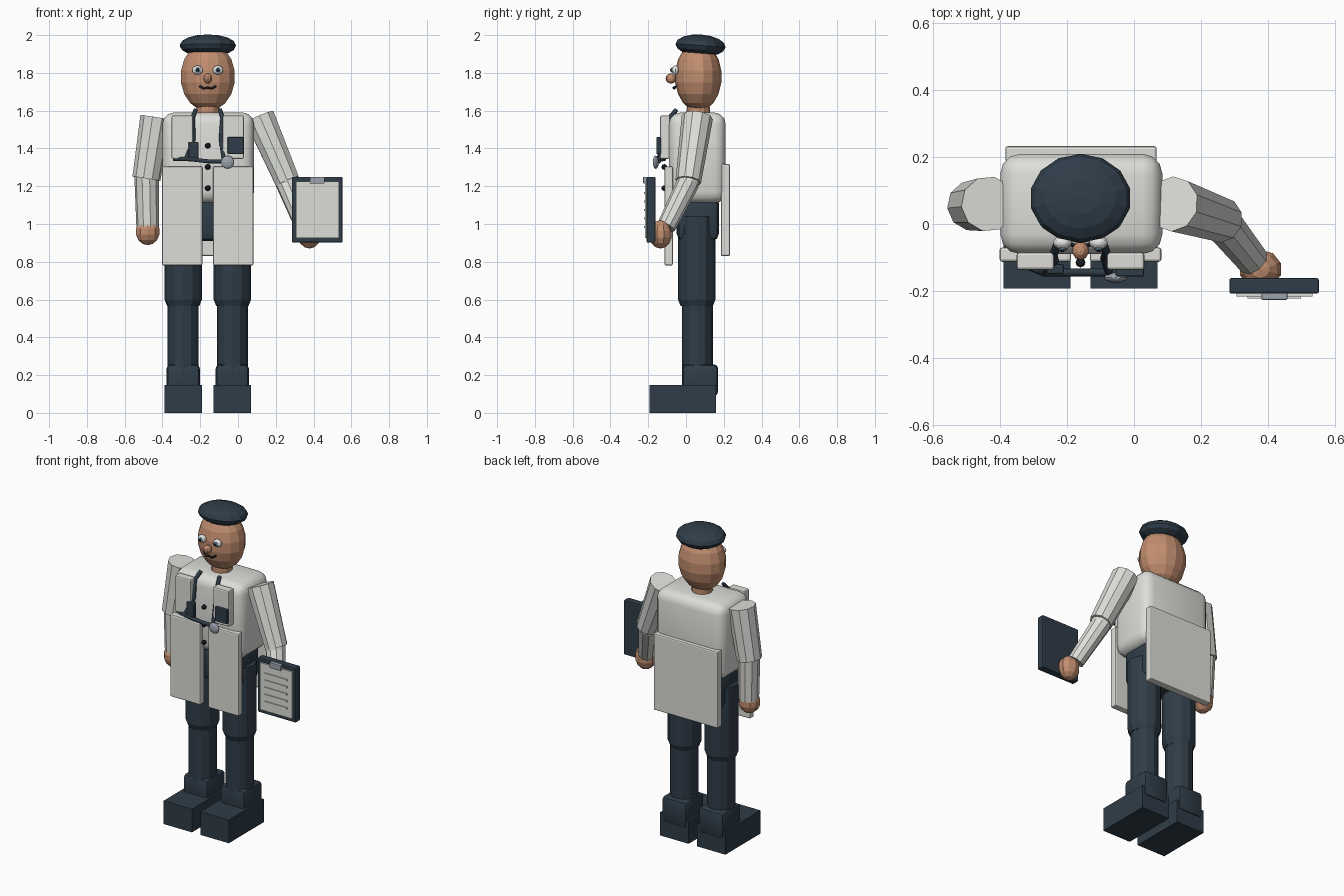
import bpy, bmesh, math
from mathutils import Vector

cube = bpy.data.objects.get("Cube")
if cube:
    bpy.data.objects.remove(cube, do_unlink=True)


def material(name, rgb):
    m = bpy.data.materials.new(name)
    m.use_nodes = True
    m.diffuse_color = (*rgb, 1)
    m.node_tree.nodes["Principled BSDF"].inputs["Base Color"].default_value = (*rgb, 1)
    return m


WHITE = material("coat white", (0.72, 0.73, 0.69))
NAVY = material("navy cloth", (0.028, 0.046, 0.065))
SKIN = material("skin", (0.54, 0.27, 0.16))
METAL = material("grey metal", (0.33, 0.37, 0.42))
EYE = material("eye white", (0.85, 0.85, 0.83))
IRIS = material("iris blue", (0.12, 0.25, 0.36))
BLACK = material("dark detail", (0.01, 0.014, 0.02))
MID = -0.16  # centre line of the body


def make(name, bm, mat):
    mesh = bpy.data.meshes.new(name)
    bm.to_mesh(mesh)
    bm.free()
    mesh.materials.append(mat)
    obj = bpy.data.objects.new(name, mesh)
    bpy.context.collection.objects.link(obj)
    return obj


def smooth(obj, angle=40):
    bpy.ops.object.select_all(action='DESELECT')
    obj.select_set(True)
    bpy.context.view_layer.objects.active = obj
    bpy.ops.object.shade_smooth_by_angle(angle=math.radians(angle))


def box(name, lo, hi, mat, bevel=0.0, segments=2):
    bm = bmesh.new()
    bmesh.ops.create_cube(bm, size=1)
    for v in bm.verts:
        v.co = Vector([l + (h - l) * (c + 0.5) for l, h, c in zip(lo, hi, v.co)])
    if bevel:
        bmesh.ops.bevel(bm, geom=bm.edges[:], offset=bevel, segments=segments,
                        profile=0.5, affect='EDGES')
    obj = make(name, bm, mat)
    if bevel > 0.02:
        smooth(obj)
    return obj


def ball(name, centre, radii, mat, seg=12, rings=8, floor=-1.0):
    bm = bmesh.new()
    bmesh.ops.create_uvsphere(bm, u_segments=seg, v_segments=rings, radius=1)
    for v in bm.verts:
        v.co.z = max(v.co.z, floor)
        v.co = Vector([c * r for c, r in zip(v.co, radii)])
    obj = make(name, bm, mat)
    obj.location = centre
    return obj


def limb(name, a, b, r1, r2, mat, sides=10):
    a, b = Vector(a), Vector(b)
    bm = bmesh.new()
    bmesh.ops.create_cone(bm, cap_ends=True, segments=sides, radius1=r1,
                          radius2=r2, depth=(b - a).length)
    obj = make(name, bm, mat)
    obj.location = (a + b) / 2
    obj.rotation_mode = 'QUATERNION'
    obj.rotation_quaternion = (b - a).to_track_quat('Z', 'Y')
    return obj


def tube(name, points, radius, mat):
    curve = bpy.data.curves.new(name, 'CURVE')
    curve.dimensions = '3D'
    curve.bevel_depth = radius
    curve.bevel_resolution = 1
    curve.use_fill_caps = True
    line = curve.splines.new('POLY')
    line.points.add(len(points) - 1)
    for p, co in zip(line.points, points):
        p.co = (*co, 1)
    curve.materials.append(mat)
    obj = bpy.data.objects.new(name, curve)
    bpy.context.collection.objects.link(obj)
    bpy.ops.object.select_all(action='DESELECT')
    obj.select_set(True)
    bpy.context.view_layer.objects.active = obj
    bpy.ops.object.convert(target='MESH')


# Torso, hips and neck
box("torso", (-0.40, -0.09, 1.11), (0.085, 0.21, 1.59), WHITE, 0.06, 3)
box("hips", (-0.36, -0.05, 0.91), (0.04, 0.175, 1.15), NAVY, 0.04)
limb("neck", (MID, 0.065, 1.55), (MID, 0.065, 1.66), 0.062, 0.06, SKIN, 12)

# Head, nose and cap
ball("head", (MID, 0.065, 1.78), (0.148, 0.124, 0.183), SKIN, 14, 9)
ball("nose", (MID, -0.08, 1.77), (0.025, 0.028, 0.027), SKIN, 10, 6)
cap = ball("cap", (MID, 0.077, 1.945), (0.152, 0.133, 0.058), NAVY, 14, 8, -0.75)
cap.rotation_euler.x = math.radians(-4)
tube("mouth", [(MID + x, y, z) for x, y, z in
               ((-0.042, -0.052, 1.73), (-0.022, -0.064, 1.717), (0, -0.066, 1.722),
                (0.022, -0.064, 1.717), (0.042, -0.052, 1.73))], 0.006, BLACK)

# Paired parts: s is -1 on the model's right, 1 on its left
for s, side in ((-1, "right"), (1, "left")):
    ex = MID + s * 0.054
    ball(side + "_eye", (ex, -0.056, 1.815), (0.028, 0.02, 0.024), EYE, 12, 8)
    ball(side + "_iris", (ex, -0.074, 1.815), (0.014, 0.007, 0.014), IRIS, 10, 6)
    ball(side + "_pupil", (ex, -0.08, 1.815), (0.008, 0.004, 0.008), BLACK, 8, 6)

    # Leg and boot
    lx = MID + s * 0.13
    limb(side + "_thigh", (lx, 0.057, 0.60), (lx, 0.057, 1.04), 0.099, 0.099, NAVY, 12)
    limb(side + "_knee", (lx, 0.057, 0.565), (lx, 0.057, 0.60), 0.085, 0.099, NAVY, 12)
    limb(side + "_shin", (lx, 0.06, 0.2), (lx, 0.06, 0.6), 0.082, 0.082, NAVY, 12)
    box(side + "_ankle", (lx - 0.088, -0.02, 0.09), (lx + 0.088, 0.17, 0.257), NAVY, 0.022)
    box(side + "_boot", (lx - 0.1, -0.193, 0), (lx + 0.1, 0.16, 0.148), NAVY)

    # Coat skirt panel and lapel
    px = MID + s * 0.135
    box(side + "_coat_panel", (px - 0.107, -0.113, 0.78), (px + 0.107, -0.07, 1.305),
        WHITE, 0.008)
    lp = MID + s * 0.135
    box(side + "_lapel", (lp - 0.056, -0.137, 1.345), (lp + 0.056, -0.085, 1.575),
        WHITE, 0.008)

box("back_coat_panel", (-0.385, 0.185, 0.83), (0.068, 0.233, 1.318), WHITE, 0.008)

# Right arm hangs down
limb("right_upper_arm", (-0.485, 0.055, 1.24), (-0.435, 0.06, 1.565), 0.075, 0.083, WHITE)
limb("right_forearm", (-0.478, 0.05, 0.98), (-0.484, 0.055, 1.26), 0.06, 0.065, WHITE)
ball("right_hand", (-0.478, 0.045, 0.96), (0.067, 0.062, 0.072), SKIN, 10, 7)

# Left arm reaches forward to the board
limb("left_upper_arm", (0.262, 0.012, 1.225), (0.115, 0.06, 1.565), 0.068, 0.083, WHITE)
ball("left_elbow", (0.257, 0.01, 1.225), (0.062, 0.062, 0.055), WHITE, 10, 6)
limb("left_forearm", (0.352, -0.105, 0.985), (0.257, 0.012, 1.22), 0.05, 0.06, WHITE)
ball("left_hand", (0.378, -0.135, 0.945), (0.066, 0.06, 0.075), SKIN, 10, 7)

# Clipboard with paper, clip and raised lines
box("clipboard", (0.285, -0.208, 0.902), (0.553, -0.162, 1.25), NAVY, 0.006)
box("paper", (0.306, -0.217, 0.926), (0.534, -0.207, 1.226), WHITE)
box("board_clip", (0.381, -0.227, 1.214), (0.459, -0.206, 1.25), METAL, 0.004)
for i in range(5):
    z = 0.985 + i * 0.045
    box(f"paper_line_{i + 1}", (0.34, -0.223, z - 0.005), (0.50, -0.216, z + 0.005), WHITE)

# Buttons, chest pocket and pen plate
for i, z in enumerate((1.19, 1.302, 1.415)):
    ball(f"button_{i + 1}", (MID, -0.115, z), (0.015, 0.015, 0.015), BLACK, 8, 6)
box("chest_pocket", (-0.055, -0.157, 1.37), (0.03, -0.13, 1.46), NAVY, 0.005)
box("pen_plate", (-0.262, -0.15, 1.33), (-0.21, -0.12, 1.435), NAVY, 0.005)

# Stethoscope: two neck tubes, a cross tube and a disc
tube("right_neck_tube", [(-0.225, -0.05, 1.605), (-0.24, -0.09, 1.56),
                         (-0.235, -0.11, 1.45), (-0.275, -0.145, 1.345)], 0.012, NAVY)
tube("left_neck_tube", [(-0.095, -0.05, 1.605), (-0.082, -0.09, 1.56),
                        (-0.09, -0.1, 1.45), (-0.075, -0.145, 1.335)], 0.012, NAVY)
tube("cross_tube", [(-0.34, -0.115, 1.345), (-0.27, -0.145, 1.345),
                    (-0.16, -0.145, 1.332), (-0.055, -0.145, 1.33)], 0.012, NAVY)
ball("listening_disc", (-0.055, -0.16, 1.327), (0.035, 0.016, 0.035), METAL, 12, 8)
